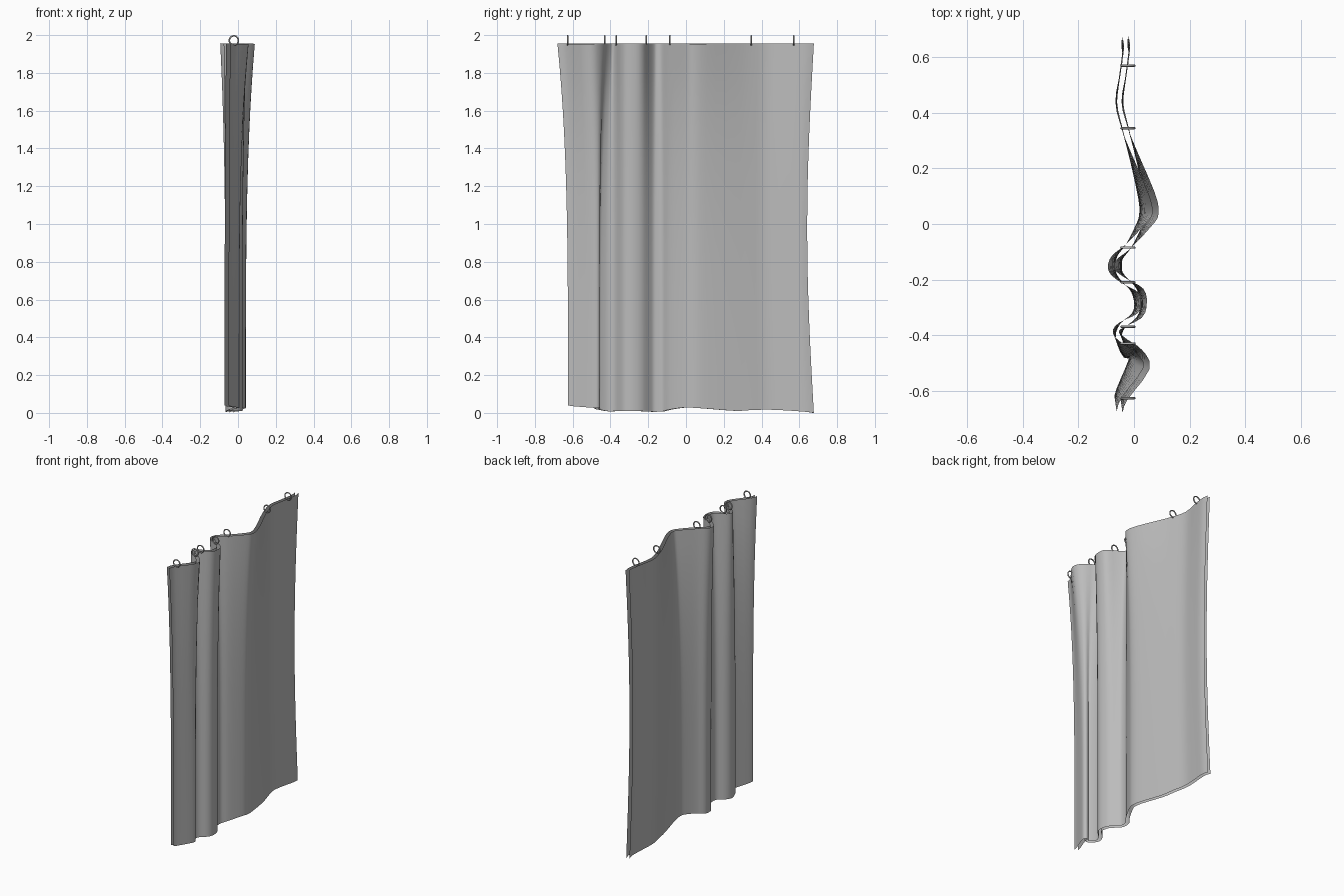
import bpy, bmesh, math
from mathutils import Vector

cube = bpy.data.objects.get("Cube")
if cube:
    bpy.data.objects.remove(cube, do_unlink=True)


def make_material(name, grey):
    mat = bpy.data.materials.new(name)
    mat.use_nodes = True
    color = (grey, grey, grey, 1)
    mat.diffuse_color = color
    mat.node_tree.nodes["Principled BSDF"].inputs["Base Color"].default_value = color
    return mat


fabric = make_material("grey fabric", 0.5)
metal = make_material("grey metal", 0.5)

# Fold profile along the top hem: x, y in thousandths
top_hem = [(-52, -678), (-35, -630), (45, -520), (20, -460), (-30, -425), (-65, -392),
           (-48, -365), (20, -330), (35, -285), (25, -240), (-30, -208), (-70, -180),
           (-83, -155), (-70, -120), (-20, -80), (55, 0), (78, 40), (64, 110),
           (0, 260), (-33, 345), (-56, 440), (-38, 550), (-25, 630), (-30, 675)]
# Fold profile along the bottom hem: x, y, height
bottom_hem = [(-60, -622, 40), (-50, -590, 35), (-12, -500, 28), (-5, -466, 25),
              (-30, -472, 20), (-55, -410, 8), (-40, -365, 10), (0, -330, 11),
              (12, -290, 10), (0, -240, 9), (-30, -205, 7), (-50, -180, 6),
              (-55, -155, 6), (-50, -120, 8), (-20, -80, 18), (20, 0, 29),
              (30, 40, 27), (25, 100, 23), (-10, 260, 11), (-30, 345, 15),
              (-50, 440, 17), (-40, 550, 12), (-30, 630, 6), (-35, 675, 0)]


def smooth_path(points, steps=3):
    """Catmull-Rom path through the control points."""
    pts = [Vector(p) / 1000 for p in points]
    pts = [2 * pts[0] - pts[1]] + pts + [2 * pts[-1] - pts[-2]]
    path = []
    for a, b, c, d in zip(pts, pts[1:], pts[2:], pts[3:]):
        for i in range(steps):
            t = i / steps
            path.append(0.5 * (2 * b + (c - a) * t + (2 * a - 5 * b + 4 * c - d) * t ** 2
                               + (3 * b - a - 3 * c + d) * t ** 3))
    path.append(pts[-2])
    return path


# Curtain: folds are deep at the top and relax on the way down
TOP = 1.955
ROWS = 16
upper = smooth_path([(x, y, 1000 * TOP) for x, y in top_hem])
lower = smooth_path(bottom_hem)
bm = bmesh.new()
grid = []
for r in range(ROWS + 1):
    t = r / ROWS
    row = []
    for u, l in zip(upper, lower):
        p = l.lerp(u, t ** 3.5)
        p.z = l.z + (u.z - l.z) * t
        # the back edge draws in at mid height
        p.y -= 0.035 * math.sin(math.pi * t) * max(0, p.y - 0.2) / 0.47
        row.append(bm.verts.new(p))
    grid.append(row)
for low, high in zip(grid, grid[1:]):
    for i in range(len(low) - 1):
        bm.faces.new((low[i], low[i + 1], high[i + 1], high[i])).smooth = True
mesh = bpy.data.meshes.new("curtain")
bm.to_mesh(mesh)
bm.free()
mesh.materials.append(fabric)
curtain = bpy.data.objects.new("curtain", mesh)
bpy.context.collection.objects.link(curtain)

# Front and back cloth layers, open at the hems
layers = curtain.modifiers.new("cloth layers", "SOLIDIFY")
layers.thickness = 0.022
layers.offset = 0
layers.use_rim = False

# Hanging rings along the top hem
for y in (-0.627, -0.43, -0.37, -0.21, -0.085, 0.345, 0.57):
    bpy.ops.mesh.primitive_torus_add(major_segments=24, minor_segments=8,
                                     major_radius=0.024, minor_radius=0.004,
                                     location=(-0.022, y, 1.972),
                                     rotation=(math.pi / 2, 0, 0))
    ring = bpy.context.object
    ring.name = "hanging_ring"
    ring.data.materials.append(metal)
    bpy.ops.object.shade_smooth()
